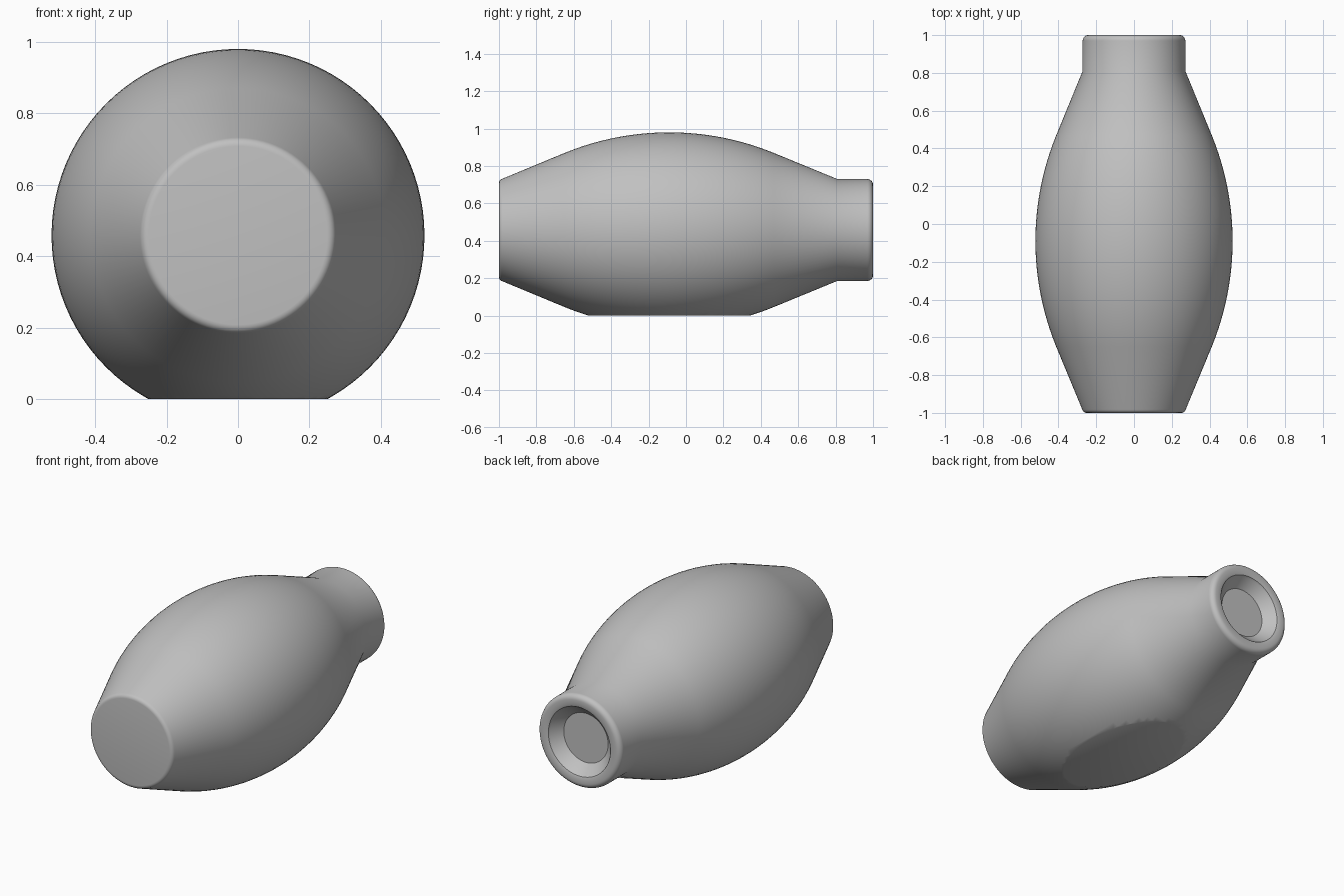
import bpy, bmesh, math
from mathutils import Matrix, Vector

cube = bpy.data.objects.get("Cube")
if cube:
    bpy.data.objects.remove(cube, do_unlink=True)

AXIS_Z = 0.458      # height of the vessel's axis
MAX_R = 0.522       # belly radius
MID_Y = -0.09       # widest point
SLOPE = math.atan(0.41)
HALF_ARC = 0.56     # half length of the curved belly
NECK_R = 0.272


def corner(y, r, size, start, steps=6):
    """Quarter round about (y, r), beginning at the given angle."""
    return [(y + size * math.cos(start + math.pi / 2 * i / steps),
             r + size * math.sin(start + math.pi / 2 * i / steps))
            for i in range(steps + 1)]


# Profile as (y, radius), from the closed base to the recessed mouth
arc_r = HALF_ARC / math.sin(SLOPE)
profile = [(-1, 0)]
profile += [(-0.975 - 0.025 * math.cos(a), 0.25 + 0.025 * math.sin(a))
            for a in [math.radians(d) for d in range(0, 76, 15)]]
for i in range(33):
    a = SLOPE * (i / 16 - 1)
    profile.append((MID_Y + arc_r * math.sin(a),
                    MAX_R - arc_r * (1 - math.cos(a))))
profile.append((0.81, NECK_R))
profile += corner(0.97, NECK_R - 0.03, 0.03, math.pi / 2)[:1]
profile += corner(0.97, NECK_R - 0.03, 0.03, 0)[::-1][1:]
profile += [(1, 0.215), (0.996, 0.203), (0.985, 0.197), (0.935, 0.145), (0.935, 0)]

# Revolve the profile round the y axis
bm = bmesh.new()
verts = [bm.verts.new((0, y, r)) for y, r in profile]
edges = [bm.edges.new(pair) for pair in zip(verts, verts[1:])]
bmesh.ops.spin(bm, geom=verts + edges, cent=(0, 0, 0), axis=(0, 1, 0),
               angle=math.tau, steps=96, use_duplicate=False)
bmesh.ops.remove_doubles(bm, verts=bm.verts, dist=0.0001)
bmesh.ops.transform(bm, matrix=Matrix.Translation((0, 0, AXIS_Z)), verts=bm.verts)

# Slice off the underside so that the vessel rests flat
cut = bmesh.ops.bisect_plane(bm, geom=bm.verts[:] + bm.edges[:] + bm.faces[:],
                             plane_co=Vector((0, 0, 0)), plane_no=Vector((0, 0, -1)),
                             clear_outer=True)
rim = [e for e in cut["geom_cut"] if isinstance(e, bmesh.types.BMEdge)]
bmesh.ops.holes_fill(bm, edges=rim, sides=0)
bmesh.ops.recalc_face_normals(bm, faces=bm.faces)

mesh = bpy.data.meshes.new("vase_body")
bm.to_mesh(mesh)
bm.free()
vase = bpy.data.objects.new("vase_body", mesh)
bpy.context.collection.objects.link(vase)

# Plain grey finish
grey = bpy.data.materials.new("plain_grey")
grey.use_nodes = True
colour = (0.53, 0.53, 0.53, 1)
grey.diffuse_color = colour
grey.node_tree.nodes["Principled BSDF"].inputs["Base Color"].default_value = colour
mesh.materials.append(grey)

bpy.ops.object.select_all(action="DESELECT")
vase.select_set(True)
bpy.context.view_layer.objects.active = vase
bpy.ops.object.shade_smooth_by_angle(angle=math.radians(30))
